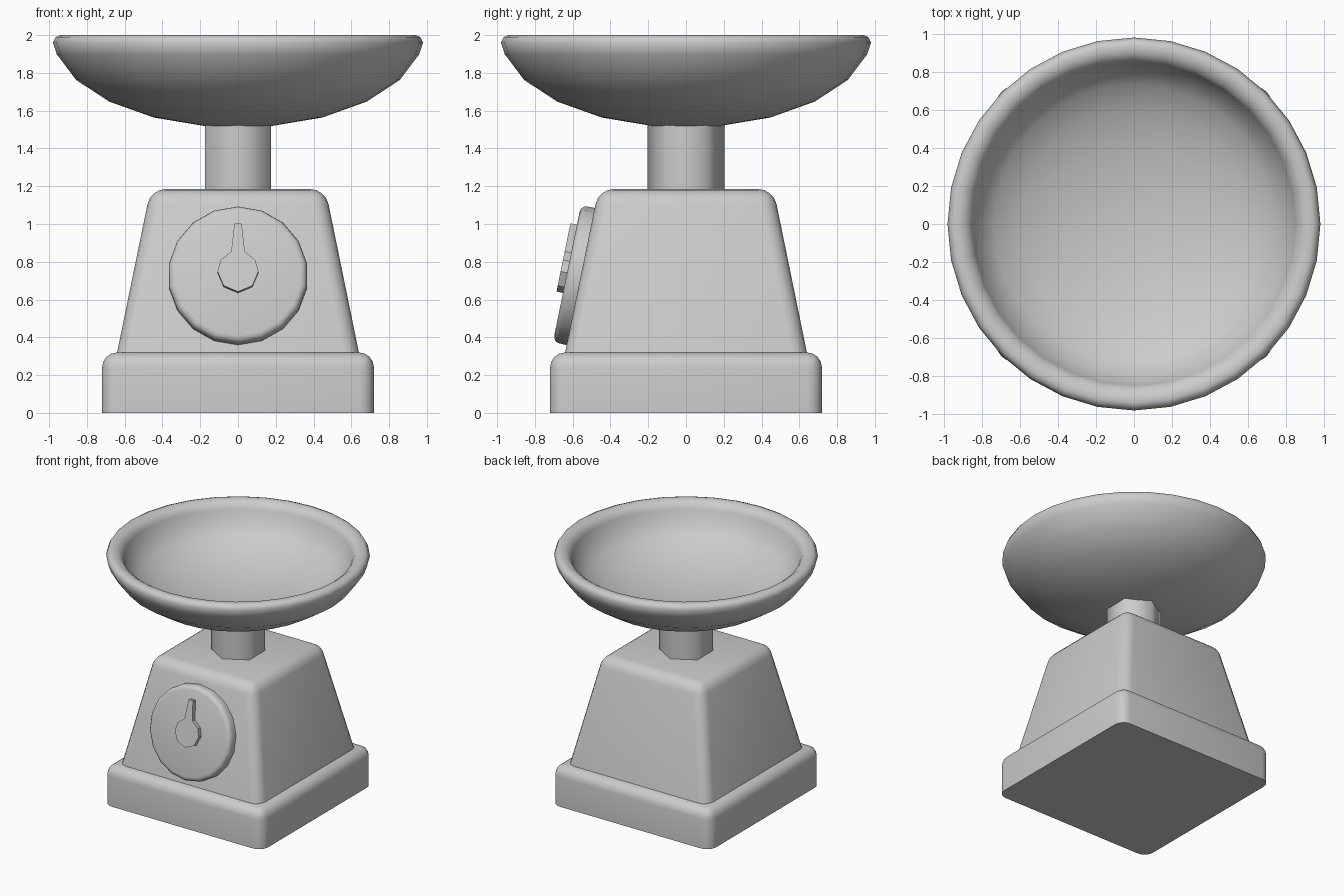
import bpy
import bmesh
from math import sin, cos, pi, radians, atan2
from mathutils import Matrix, Vector

cube = bpy.data.objects.get("Cube")
if cube:
    bpy.data.objects.remove(cube, do_unlink=True)

grey = bpy.data.materials.new("light_grey")
grey.use_nodes = True
colour = (0.6, 0.6, 0.6, 1)
grey.diffuse_color = colour
grey.node_tree.nodes["Principled BSDF"].inputs["Base Color"].default_value = colour


def finish(name, bm, angle=None, matrix=None):
    """Turn a bmesh into a named, shaded object."""
    bmesh.ops.recalc_face_normals(bm, faces=bm.faces)
    mesh = bpy.data.meshes.new(name)
    bm.to_mesh(mesh)
    bm.free()
    mesh.materials.append(grey)
    obj = bpy.data.objects.new(name, mesh)
    bpy.context.collection.objects.link(obj)
    if matrix:
        obj.matrix_world = matrix
    if angle:
        bpy.ops.object.select_all(action='DESELECT')
        obj.select_set(True)
        bpy.context.view_layer.objects.active = obj
        bpy.ops.object.shade_smooth_by_angle(angle=radians(angle))
    return obj


def prism(outline, z0, z1, top_scale=1.0):
    """Extrude an outline from z0 to z1, optionally tapering it."""
    bm = bmesh.new()
    low = [bm.verts.new((x, y, z0)) for x, y in outline]
    high = [bm.verts.new((x * top_scale, y * top_scale, z1)) for x, y in outline]
    bm.faces.new(low[::-1])
    bm.faces.new(high)
    n = len(outline)
    for i in range(n):
        j = (i + 1) % n
        bm.faces.new((low[i], low[j], high[j], high[i]))
    return bm


def polygon(sides, radius):
    return [(radius * sin(2 * pi * i / sides), radius * cos(2 * pi * i / sides))
            for i in range(sides)]


def round_edges(bm, width, segments, keep_sides=False):
    """Bevel every edge that reaches the top; side edges can stay sharp."""
    top = max(v.co.z for v in bm.verts) - 0.001
    test = all if keep_sides else any
    edges = [e for e in bm.edges if test(v.co.z > top for v in e.verts)]
    bmesh.ops.bevel(bm, geom=edges, offset=width, segments=segments,
                    profile=0.5, affect='EDGES', clamp_overlap=True)


def square(half):
    return [(-half, -half), (half, -half), (half, half), (-half, half)]


# Plinth and tapered housing
base = prism(square(0.72), 0, 0.32)
round_edges(base, 0.08, 4)
finish("base", base, 40)

low_half, top_half, low_z, top_z = 0.642, 0.463, 0.31, 1.185
body = prism(square(low_half), low_z, top_z, top_half / low_half)
round_edges(body, 0.08, 4)
finish("body", body, 40)

# Six-sided column
finish("column", prism(polygon(6, 0.203), 1.17, 1.56), 65)

# Dial and pointer lie on the sloping front
lean = atan2(low_half - top_half, top_z - low_z)
dial_frame = (Matrix.Translation(Vector((0, -0.557, 0.722)))
              @ Matrix.Rotation(pi / 2 - lean, 4, 'X'))

dial = prism(polygon(18, 0.37), -0.02, 0.075)
round_edges(dial, 0.035, 3, keep_sides=True)
finish("dial", dial, 40, dial_frame)

right_side = [(0.019, 0.265), (0.036, 0.113), (0.092, 0.067),
              (0.108, 0.005), (0.076, -0.072)]
pointer_outline = right_side + [(0, -0.104)] + [(-x, y) for x, y in right_side[::-1]]
finish("pointer", prism(pointer_outline, 0.07, 0.11), matrix=dial_frame)

# Weighing bowl: outer shell, rolled rim, inner shell
steps = 6
outer = [(0.98 * sin(a), 2 - 0.49 * cos(a))
         for a in (radians(10 + 17 * i) for i in range(5))]
rim = [(0.98, 1.96), (0.965, 1.99), (0.94, 2.0), (0.90, 1.995), (0.865, 1.97)]
inner = [(0.85 * cos(a), 1.94 - 0.35 * sin(a))
         for a in (pi / 2 * i / steps for i in range(steps))]
profile = [(0, 1.51)] + outer + rim + inner + [(0, 1.59)]
bowl = bmesh.new()
verts = [bowl.verts.new((r, 0, z)) for r, z in profile]
edges = [bowl.edges.new(pair) for pair in zip(verts, verts[1:])]
bmesh.ops.spin(bowl, geom=verts + edges, cent=(0, 0, 0), axis=(0, 0, 1),
               angle=2 * pi, steps=32)
bmesh.ops.remove_doubles(bowl, verts=bowl.verts, dist=0.0005)
finish("bowl", bowl, 60)
